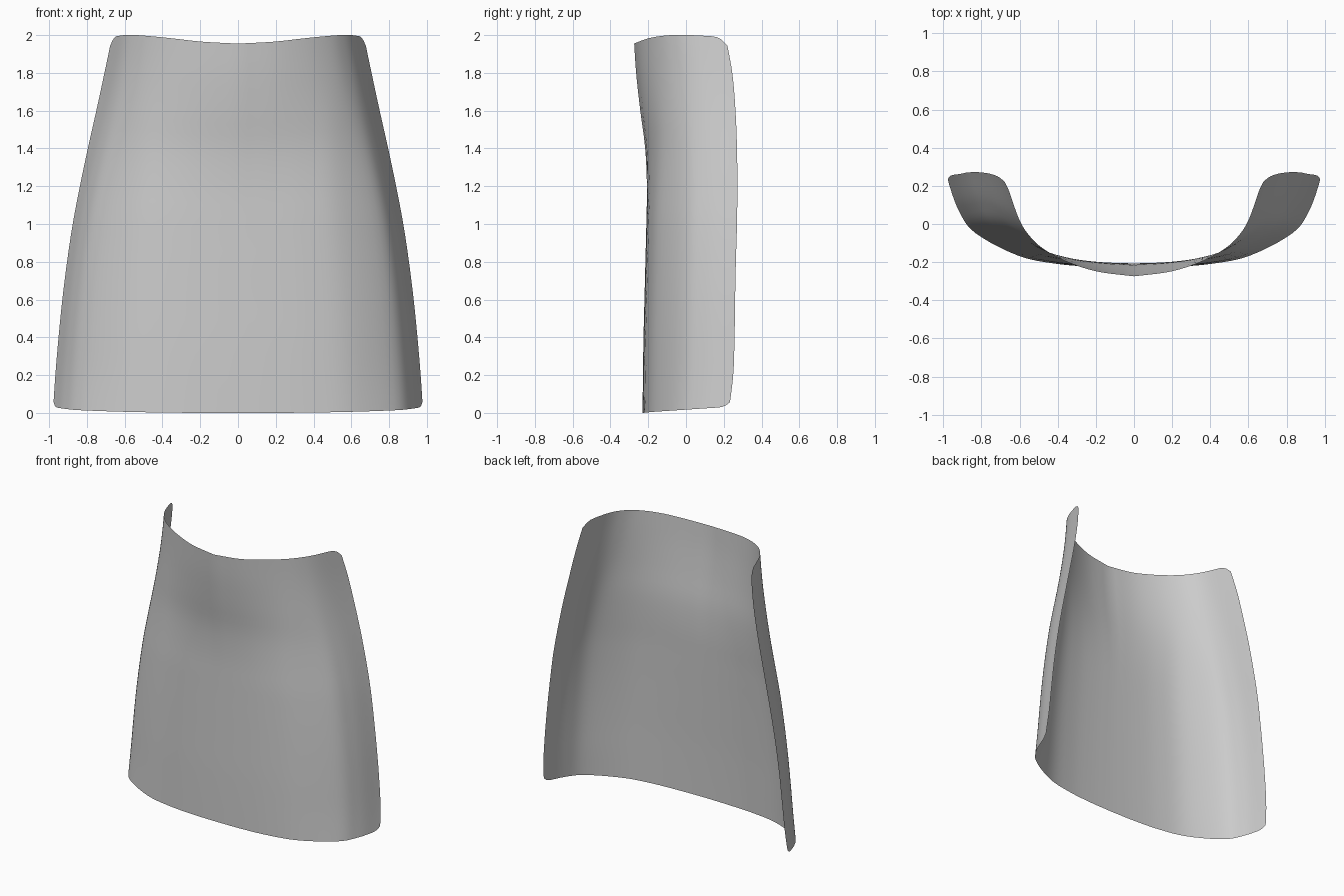
import bpy
import bmesh

if "Cube" in bpy.data.objects:
    bpy.data.objects.remove(bpy.data.objects["Cube"], do_unlink=True)


def spline(values, t):
    """Catmull-Rom through evenly spaced values, t from 0 to 1."""
    n = len(values) - 1
    i = min(int(t * n), n - 1)
    f = t * n - i
    b, c = values[i], values[i + 1]
    a = values[i - 1] if i > 0 else 2 * b - c
    d = values[i + 2] if i + 2 <= n else 2 * c - b
    return b + f * (c - a + f * (2 * a - 5 * b + 4 * c - d + f * (3 * (b - c) + d - a))) / 2


# Half width, front depth and rear edge at even heights from hem to waist
WIDTH = [0.98, 0.967, 0.95, 0.93, 0.905, 0.875, 0.837, 0.795, 0.75, 0.707, 0.665]
FRONT = [-0.23, -0.228, -0.225, -0.22, -0.215, -0.21, -0.207, -0.216, -0.242, -0.264, -0.277]
REAR = [0.225, 0.25, 0.257, 0.26, 0.264, 0.27, 0.272, 0.27, 0.262, 0.245, 0.208]

# Half cross-sections as fractions of the width and depth
HEM_X, HEM_Y = [0, 0.2, 0.41, 0.62, 0.85, 0.94, 1], [0, 0.01, 0.045, 0.14, 0.4, 0.66, 1]
WAIST_X, WAIST_Y = [0, 0.28, 0.51, 0.69, 0.81, 0.905, 1], [0, 0.05, 0.15, 0.28, 0.42, 0.62, 1]
WAIST_EDGE = [1.955, 1.965, 1.982, 1.994, 2.0, 2.0, 1.99]
HEM_EDGE = [0, 0, 0.002, 0.006, 0.014, 0.022, 0.032]

COLUMNS, ROWS = 30, 32


def surface_point(u, v):
    side, s = (-1 if u < 0 else 1), abs(u)
    corner = max(0, (s - 0.93) / 0.07) ** 3
    low = spline(HEM_EDGE, s) + 0.025 * corner
    high = spline(WAIST_EDGE, s) - 0.045 * corner
    z = low + (high - low) * v
    h = z / 2
    k = min(1, max(0, (z - 1.0) / 0.95))
    k = k * k * (3 - 2 * k)
    px = spline(HEM_X, s) * (1 - k) + spline(WAIST_X, s) * k
    py = spline(HEM_Y, s) * (1 - k) + spline(WAIST_Y, s) * k
    front, rear = spline(FRONT, h), spline(REAR, h)
    return side * px * spline(WIDTH, h), front + (rear - front) * py, z


# Open curved sheet, with closer columns toward the rounded rear corners
bm = bmesh.new()
grid = []
for j in range(ROWS + 1):
    row = []
    for i in range(-COLUMNS, COLUMNS + 1):
        t = i / COLUMNS
        u = t * (1.4 - 0.4 * abs(t))
        row.append(bm.verts.new(surface_point(u, j / ROWS)))
    grid.append(row)
for lower, upper in zip(grid, grid[1:]):
    for i in range(2 * COLUMNS):
        bm.faces.new((lower[i], lower[i + 1], upper[i + 1], upper[i]))
for face in bm.faces:
    face.smooth = True
mesh = bpy.data.meshes.new("skirt_front_panel")
bm.to_mesh(mesh)
bm.free()
panel = bpy.data.objects.new("skirt_front_panel", mesh)
bpy.context.collection.objects.link(panel)

# Plain grey cloth
cloth = bpy.data.materials.new("grey_cloth")
cloth.use_nodes = True
grey = (0.6, 0.6, 0.6, 1)
cloth.diffuse_color = grey
cloth.node_tree.nodes["Principled BSDF"].inputs["Base Color"].default_value = grey
mesh.materials.append(cloth)
